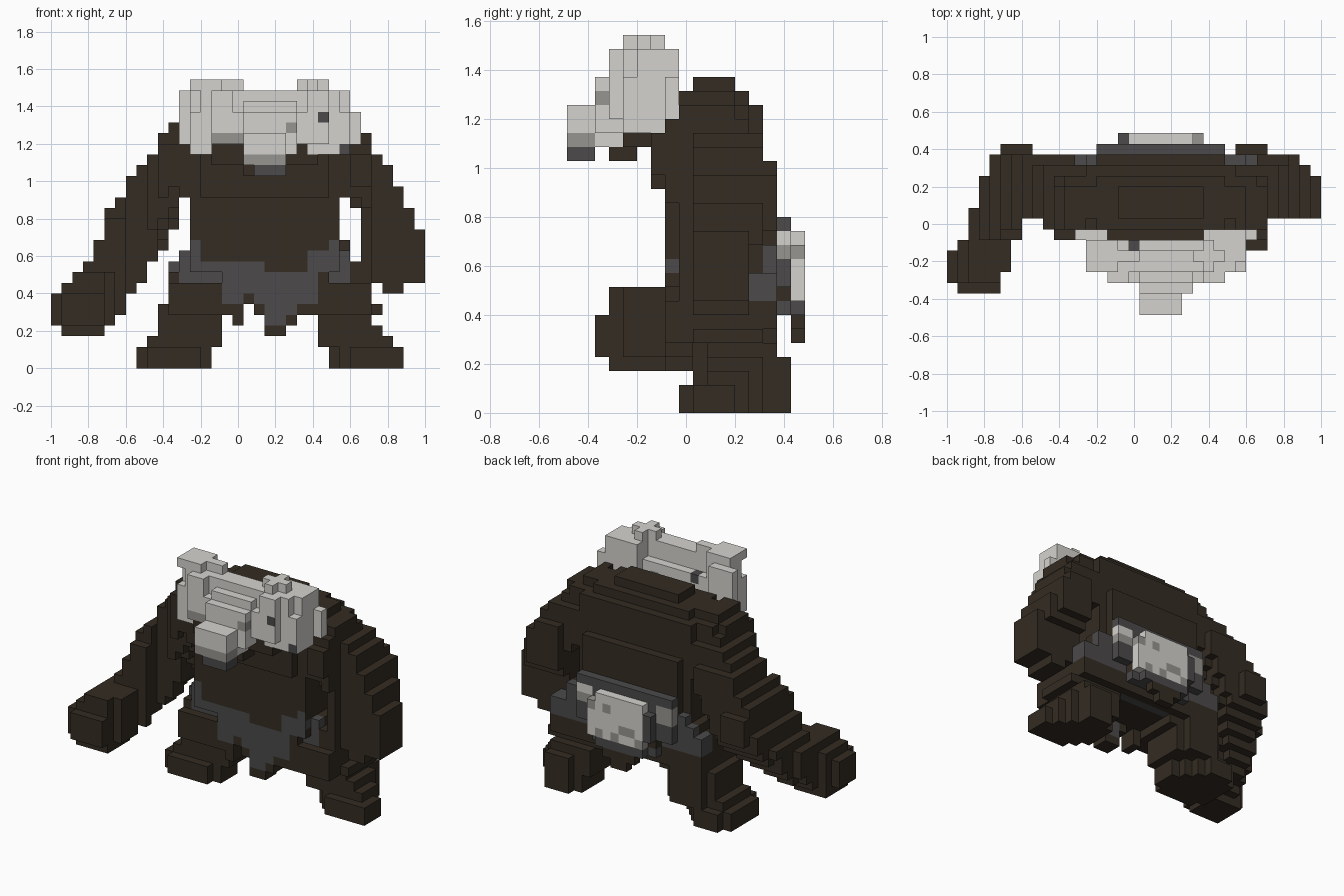
import bpy, bmesh
from mathutils import Vector

cube = bpy.data.objects.get("Cube")
if cube:
    bpy.data.objects.remove(cube, do_unlink=True)

U = 2 / 35                                   # block size; the grid is 35 x 17 x 27
BROWN, DARK, GREY, BONE = range(4)
COLOURS = [("dark brown fur", (0.033, 0.025, 0.016)), ("dark grey cloth", (0.072, 0.068, 0.070)),
           ("mid grey bone", (0.31, 0.30, 0.28)), ("pale bone", (0.66, 0.65, 0.62))]
MATS = []
for name, rgb in COLOURS:
    m = bpy.data.materials.new(name)
    m.use_nodes = True
    m.diffuse_color = (*rgb, 1)
    bsdf = m.node_tree.nodes["Principled BSDF"]
    bsdf.inputs["Base Color"].default_value = (*rgb, 1)
    bsdf.inputs["Roughness"].default_value = 0.9
    MATS.append(m)

parts = {}          # part name -> {block: colour}
taken = set()


def add_part(name, blocks, colour):
    """Store unused blocks; colour is an index or a rule on (i, j, k, faces_front)."""
    part = parts.setdefault(name, {})
    for b in blocks:
        if b not in taken:
            taken.add(b)
            part[b] = colour


def boxes(*specs):
    """Blocks inside boxes given as (i0, i1, j0, j1, k0, k1)."""
    return {(i, j, k) for a, b, c, d, e, f in specs
            for i in range(a, b) for j in range(c, d) for k in range(e, f)}


def limb(path, i0, lows, highs, fronts, backs):
    """Blocks near a thick path, trimmed per column and to the slopes of back and chest."""
    out = set()
    for n, (lo, hi, fr, ba) in enumerate(zip(lows, highs, fronts, backs)):
        for j in range(fr, ba):
            top = min(hi, {6: 20, 7: 21, 12: 21, 13: 20, 14: 18, 15: 14}.get(j, 27))
            for k in range(lo, top):
                p = Vector((i0 + n + .5, j + .5, k + .5))
                for (a, ra), (b, rb) in zip(path, path[1:]):
                    a, b = Vector(a), Vector(b)
                    t = max(0, min(1, (p - a).dot(b - a) / (b - a).length_squared))
                    if (p - a.lerp(b, t)).length < ra + (rb - ra) * t:
                        out.add((i0 + n, j, k))
    return out


# Skull mask: snout, brow, cheeks, rear posts and crests
def skull_colour(i, j, k, front):
    if k == 18 or (i, j, k) == (17, 6, 23):
        return DARK
    if k == 19 and j < 2:
        return GREY
    if front and (i, k) in ((25, 23), (27, 20)):
        return DARK
    if front and k == 21 and 15 <= i < 18 or (i, k) == (22, 22):
        return GREY
    return BONE


add_part("skull_mask", boxes(
    (18, 22, 0, 4, 19, 22), (19, 22, 0, 2, 18, 19), (18, 23, 2, 5, 20, 24),
    (15, 18, 3, 6, 21, 24), (23, 26, 3, 6, 21, 24), (18, 23, 3, 5, 24, 25),
    (15, 17, 3, 5, 24, 26), (24, 26, 3, 5, 24, 26),
    (14, 27, 4, 6, 22, 26), (13, 28, 5, 7, 21, 24), (13, 15, 5, 7, 24, 26),
    (25, 28, 5, 7, 24, 26), (13, 15, 4, 7, 20, 24), (25, 28, 4, 7, 20, 24),
    (24, 25, 4, 6, 20, 22), (12, 15, 7, 8, 21, 26), (24, 28, 7, 8, 21, 26),
    (28, 29, 7, 8, 21, 24), (13, 16, 4, 7, 26, 27), (16, 18, 5, 6, 26, 27),
    (15, 16, 6, 7, 24, 26), (23, 26, 5, 6, 26, 27), (24, 25, 4, 7, 24, 27)), skull_colour)

# Jaw and throat under the mask
add_part("jaw", boxes((18, 22, 2, 6, 19, 20), (15, 25, 4, 7, 19, 21),
                      (18, 22, 3, 5, 18, 19)), BROWN)

# Hunched torso, stepped in toward the top of the back
add_part("torso", boxes(
    (16, 24, 9, 12, 22, 24), (14, 26, 8, 13, 20, 23), (13, 27, 9, 12, 20, 23),
    (11, 29, 8, 13, 19, 22), (13, 27, 7, 14, 19, 22), (11, 29, 7, 14, 18, 20),
    (10, 30, 8, 14, 17, 20), (14, 26, 6, 14, 16, 20), (12, 28, 7, 14, 16, 20),
    (13, 27, 8, 14, 11, 18), (14, 26, 7, 15, 12, 18),
    (13, 14, 7, 8, 12, 16), (26, 27, 7, 8, 12, 16)), BROWN)


# Pelvis wrapped by a cloth belt
def belt_colour(i, j, k, front):
    front_top = 12 if abs(i - 19.5) > 6 else 11 if i > 23 else 10 if i < 20 else 9
    if j <= 8 and (k < front_top if front else k in (8, 10)):
        return DARK
    if j >= 14 and k >= 8 or j == 13 and k < 10:
        return DARK
    return BROWN


add_part("pelvis", boxes((13, 27, 7, 15, 9, 12), (12, 28, 8, 14, 8, 11),
                         (12, 13, 14, 15, 9, 11), (26, 28, 13, 15, 8, 12),
                         (14, 26, 8, 15, 6, 9)), belt_colour)

# Ragged loincloth hanging in front, with brown tatters at the hem
hem = [5, 4, 6, 5, 3, 3, 4, 5, 5, 8]
for n, low in enumerate(hem):
    i = 16 + n
    edge = 4 if i in (20, 21) else max(low + 1, 6 if i < 19 else 5)
    add_part("loincloth", boxes((i, i + 1, 7, 9, low, 9)),
             lambda i, j, k, front, e=edge: DARK if k >= e else BROWN)


# Back belt and the hanging rear flap
def back_belt_colour(i, j, k, front):
    if k in (11, 12) and i >= 24:
        return BONE if k == 12 else GREY
    if k in (11, 12) and i < 16:
        return GREY
    return BROWN if k == 8 else DARK


add_part("back_belt", boxes((14, 26, 15, 16, 9, 14), (16, 24, 15, 16, 7, 9)), back_belt_colour)


def flap_colour(i, j, k, front):
    if k < 7:
        return BROWN
    if k == 7 or i == 16:
        return DARK
    if (i, k) in ((23, 11), (18, 9), (19, 9), (20, 8), (21, 11), (17, 8), (22, 8)):
        return GREY
    return BONE


add_part("rear_flap", boxes((17, 23, 16, 17, 7, 13), (16, 17, 16, 17, 9, 12),
                            (23, 24, 16, 17, 8, 12), (18, 22, 16, 17, 6, 7),
                            (19, 21, 16, 17, 5, 6)), flap_colour)


# Legs, with the cloth lapping over the outer hips; the feet turn outward
def leg_colour(i, j, k, front):
    return DARK if k >= 8 and (j >= 13 or (k == 9 and front and i < 28)) else BROWN


right_foot = boxes((8, 14, 9, 14, 0, 2), (9, 15, 8, 15, 0, 2))
add_part("right_leg", boxes(
    (11, 17, 8, 14, 5, 9), (12, 17, 8, 13, 6, 10), (11, 16, 7, 12, 5, 8),
    (11, 15, 9, 15, 6, 10), (10, 16, 9, 14, 2, 6), (11, 15, 9, 15, 2, 6),
    (9, 15, 9, 14, 2, 3))
    | {b for b in right_foot if b[0] + b[1] <= 25 and b[0] - b[1] <= 5}, leg_colour)
add_part("left_leg", boxes(
    (24, 30, 8, 14, 5, 9), (24, 29, 8, 13, 6, 10), (25, 30, 7, 12, 5, 8),
    (26, 30, 9, 15, 6, 10), (25, 31, 9, 14, 5, 6), (25, 30, 10, 15, 2, 5),
    (26, 31, 10, 14, 2, 4), (26, 32, 10, 13, 2, 3), (28, 33, 9, 12, 0, 2),
    (27, 32, 10, 13, 0, 2), (26, 31, 11, 14, 0, 2), (26, 30, 13, 15, 0, 2),
    (27, 30, 13, 16, 0, 4)), leg_colour)

# Right arm reaching forward, rising behind the hand
right = limb([((11, 11, 20), 4.3), ((6.5, 12, 12.7), 4.1), ((2.7, 4.6, 6), 3.6)], 0,
             [4, 3, 3, 3, 3, 4, 5, 6, 7, 9, 10, 13, 16],
             [7, 8, 9, 10, 12, 15, 16, 18, 19, 20, 22, 23, 23],
             [3, 2, 2, 2, 2, 4, 7, 9, 9, 8, 7, 7, 7],
             [6, 7, 10, 14, 15, 16, 16, 16, 15, 15, 15, 15, 14])
add_part("right_arm", {(i, j, k) for i, j, k in right if (j >= 7 or k < 9)
                       and (j > 2 or 4 <= k < 7) and (j < 10 or k >= j - 4)}, BROWN)

# Left arm hanging down, narrower behind the wrist
left = limb([((28, 11, 19.5), 4.4), ((31.3, 11.8, 15), 4.2), ((32, 11.2, 10), 3.9)], 27,
            [16, 15, 9, 8, 7, 7, 8, 8], [23, 22, 22, 20, 19, 17, 15, 13],
            [7, 6, 6, 9, 9, 9, 9, 9], [14, 14, 15, 15, 15, 15, 14, 13])
add_part("left_arm", {(i, j, k) for i, j, k in left if j < 13 or k >= j - 1}
         | boxes((28, 30, 6, 9, 17, 20)), BROWN)

# Turn each part into a mesh of its exposed block faces
AXES = [Vector(v) for v in ((1, 0, 0), (0, 1, 0), (0, 0, 1))]
ORIGIN = Vector((-1, -8.5 * U, 0))
for name, part in parts.items():
    bm = bmesh.new()
    cache = {}

    def corner(p):
        key = tuple(round(c) for c in p)
        if key not in cache:
            cache[key] = bm.verts.new(ORIGIN + Vector(key) * U)
        return cache[key]

    for block, colour in part.items():
        b = Vector(block)
        for a in range(3):
            n, u, v = AXES[a], AXES[(a + 1) % 3], AXES[(a + 2) % 3]
            for side in (0, 1):
                if tuple(round(c) for c in b + n * (2 * side - 1)) in taken:
                    continue
                o = b + n * side
                loop = [corner(p) for p in (o, o + u, o + u + v, o + v)]
                face = bm.faces.new(loop if side else loop[::-1])
                front = a == 1 and side == 0
                face.material_index = colour(*block, front) if callable(colour) else colour
    bmesh.ops.dissolve_limit(bm, angle_limit=0.01, verts=bm.verts[:], edges=bm.edges[:],
                             delimit={'MATERIAL'})
    mesh = bpy.data.meshes.new(name)
    bm.to_mesh(mesh)
    bm.free()
    for m in MATS:
        mesh.materials.append(m)
    bpy.context.collection.objects.link(bpy.data.objects.new(name, mesh))
